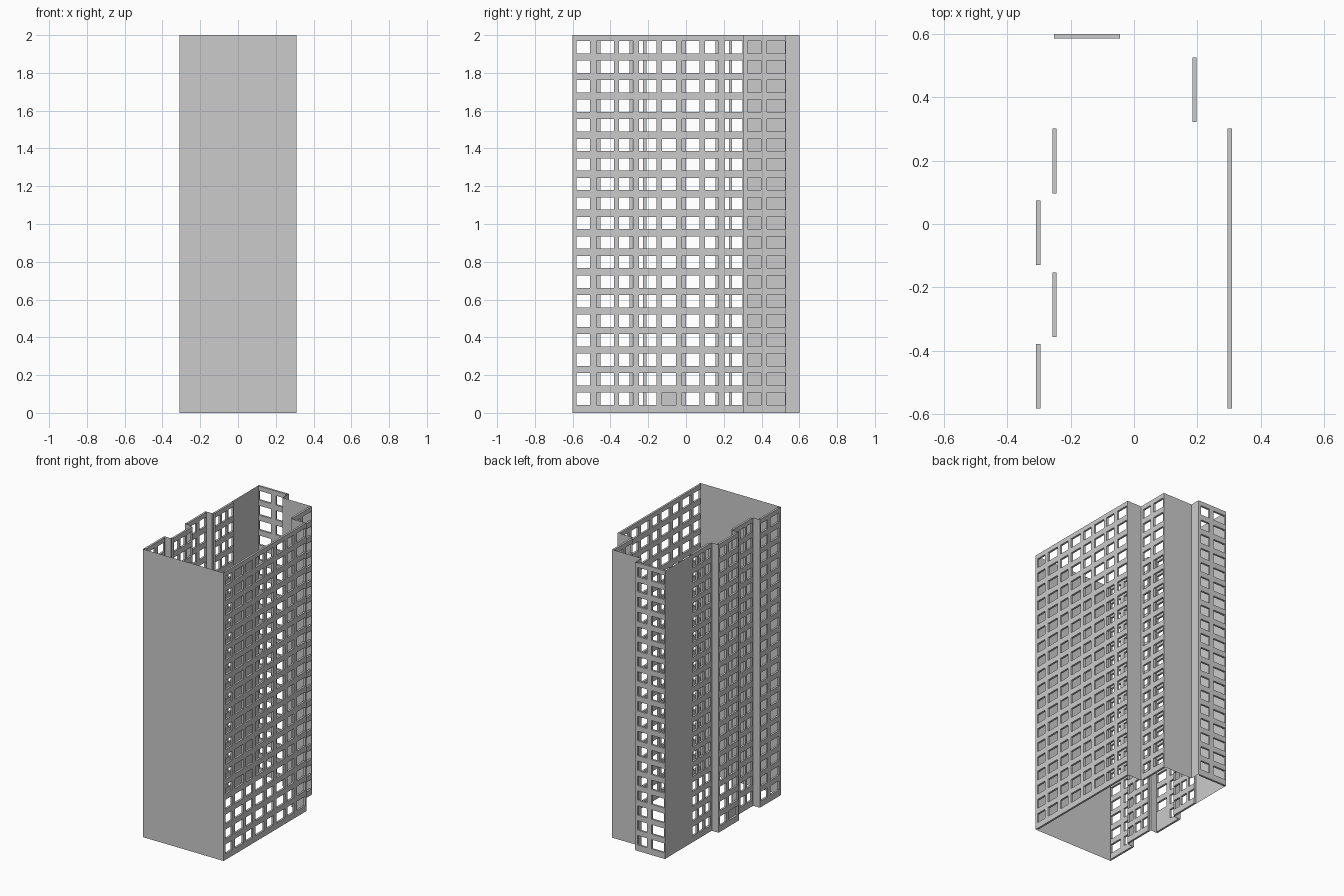
import bpy
import bmesh
from mathutils import Vector

if "Cube" in bpy.data.objects:
    bpy.data.objects.remove(bpy.data.objects["Cube"], do_unlink=True)

HEIGHT = 2.0
ROWS = 19
PITCH = 0.1034
SILL = 0.042
WINDOW_H = 0.065
THICK = 0.014
EDGE = 0.003

concrete = bpy.data.materials.new("light_grey_concrete")
concrete.use_nodes = True
GREY = (0.6, 0.6, 0.6, 1.0)
concrete.diffuse_color = GREY
concrete.node_tree.nodes["Principled BSDF"].inputs["Base Color"].default_value = GREY


def finish(name, bm):
    mesh = bpy.data.meshes.new(name)
    bmesh.ops.remove_doubles(bm, verts=bm.verts, dist=0.0001)
    bm.to_mesh(mesh)
    bm.free()
    mesh.materials.append(concrete)
    obj = bpy.data.objects.new(name, mesh)
    bpy.context.collection.objects.link(obj)
    return obj


def add_quad(bm, start, step, u0, u1, z0, z1):
    corners = ((u0, z0), (u1, z0), (u1, z1), (u0, z1))
    bm.faces.new([bm.verts.new((*(start + step * u), z)) for u, z in corners])


def plain_wall(name, p, q):
    """Thin sheet from p to q; the outside is on the right of the direction."""
    p, q = Vector(p), Vector(q)
    bm = bmesh.new()
    add_quad(bm, p, (q - p).normalized(), 0, (q - p).length, 0, HEIGHT)
    return finish(name, bm)


def window_wall(name, p, q, windows):
    """Thick window grid with thin margins; windows are spans along the wall axis."""
    p, q = Vector(p), Vector(q)
    length = (q - p).length
    step = (q - p) / length
    axis = 0 if abs(step.x) > 0.5 else 1
    spans = sorted(sorted(abs(e - p[axis]) for e in w) for w in windows)
    first, last = spans[0][0] - EDGE, spans[-1][1] + EDGE
    us = [first] + [u for s in spans for u in s] + [last]
    zs = [0.0]
    for row in range(ROWS):
        low = SILL + row * PITCH
        zs += [low, low + WINDOW_H]
    zs.append(HEIGHT)
    # odd cells in both directions are the openings
    bm = bmesh.new()
    for i in range(len(us) - 1):
        for j in range(len(zs) - 1):
            if not (i % 2 and j % 2):
                add_quad(bm, p, step, us[i], us[i + 1], zs[j], zs[j + 1])
    grid = finish(name, bm)
    solid = grid.modifiers.new("depth", 'SOLIDIFY')
    solid.thickness = THICK
    solid.offset = -1
    # thin margins beside the grid
    bm = bmesh.new()
    add_quad(bm, p, step, 0, first, 0, HEIGHT)
    add_quad(bm, p, step, last, length, 0, HEIGHT)
    finish(name + "_margins", bm)


def bay(start, pattern):
    return [(start + a, start + b) for a, b in pattern]


NARROW_WIDE = ((0, 0.073), (0.105, 0.198))
WIDE_NARROW = ((0, 0.095), (0.127, 0.198))
TRIPLE = ((0, 0.055), (0.072, 0.127), (0.144, 0.198))
BAYS = (-0.58, -0.354, -0.126, 0.1)

OUT, IN = 0.31, 0.258          # outer and recessed left faces
NOTCH, STEP_Y, BACK_Y = 0.198, 0.306, 0.53
RETURN_X = -0.03

# front and right side
plain_wall("front_wall", (-OUT, -0.6), (OUT, -0.6))
window_wall("left_side_window_wall", (OUT, -0.6), (OUT, STEP_Y),
            [w for b in BAYS for w in bay(b, NARROW_WIDE)])
plain_wall("left_side_step", (OUT, STEP_Y), (NOTCH, STEP_Y))
window_wall("left_side_recessed_window_wall", (NOTCH, STEP_Y), (NOTCH, BACK_Y),
            bay(0.325, NARROW_WIDE))

# back
plain_wall("back_plain_wall", (NOTCH, BACK_Y), (RETURN_X, BACK_Y))
plain_wall("back_return", (RETURN_X, BACK_Y), (RETURN_X, 0.6))
window_wall("back_window_wall", (RETURN_X, 0.6), (-IN, 0.6),
            [(-0.25, -0.155), (-0.12, -0.048)])

# stepped side, from back to front
plain_wall("right_side_plain_wall", (-IN, 0.6), (-IN, STEP_Y))
limits = (STEP_Y, 0.086, -0.14, -0.368, -0.6)
for k, start in enumerate(reversed(BAYS)):
    recessed = k % 2 == 0
    x = -IN if recessed else -OUT
    window_wall(f"right_side_bay_{k + 1}", (x, limits[k]), (x, limits[k + 1]),
                bay(start, TRIPLE if recessed else WIDE_NARROW))
    if k < 3:
        other = -OUT if recessed else -IN
        plain_wall(f"right_side_step_{k + 1}", (x, limits[k + 1]), (other, limits[k + 1]))

# one blocked opening at ground level
bm = bmesh.new()
pane_x = -OUT + THICK
add_quad(bm, Vector((pane_x, BAYS[2] + 0.095)), Vector((0, -1)), 0, 0.095,
         SILL, SILL + WINDOW_H)
finish("blocked_window_pane", bm)
